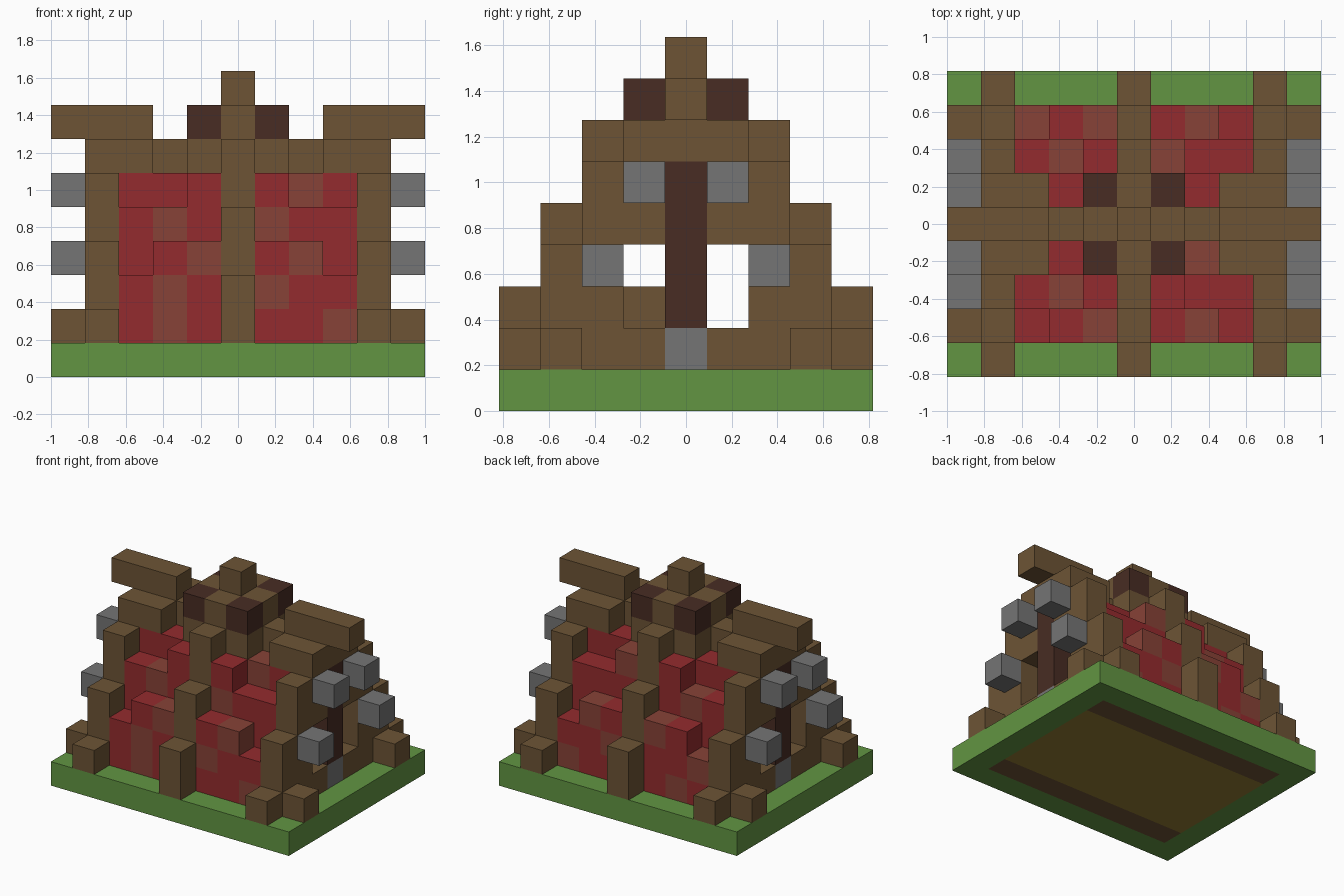
import bpy
import bmesh
from mathutils import Vector

cube = bpy.data.objects.get("Cube")
if cube:
    bpy.data.objects.remove(cube)

CELL = 2 / 11
SIDES = (-1, 1)


def make_material(name, rgb):
    linear = [((c / 255 + 0.055) / 1.055) ** 2.4 for c in rgb] + [1]
    mat = bpy.data.materials.new(name)
    mat.use_nodes = True
    mat.diffuse_color = linear
    mat.node_tree.nodes["Principled BSDF"].inputs["Base Color"].default_value = linear
    return mat


materials = {
    "grass": make_material("grass green", (98, 149, 66)),
    "wood": make_material("wood brown", (109, 84, 53)),
    "dark": make_material("dark wood", (72, 44, 35)),
    "red": make_material("roof red", (148, 43, 46)),
    "muted": make_material("muted roof red", (135, 66, 55)),
    "stone": make_material("stone grey", (117, 117, 117)),
    "plank": make_material("plank yellow", (148, 122, 50)),
}

# Every block is a grid cell holding its part name and colour
cells = {}


def fill(part, colour, xs, ys, zs):
    for x in xs:
        for y in ys:
            for z in zs:
                cells[x, y, z] = (part, colour)


def both(*values):
    return [s * v for v in values for s in SIDES]


# Ground slab: lawn border, sill strips and plank floor
fill("lawn", "grass", range(-5, 6), range(-4, 5), [0])
fill("floor_sill", "wood", range(-4, 5), both(3), [0])
fill("plank_floor", "plank", range(-4, 5), range(-2, 3), [0])

# End walls, each with two windows, a doorstep and a door
for x in both(4):
    fill("end_wall", "wood", [x], range(-3, 4), [1])
    fill("end_wall", "wood", [x], both(2), [2, 3])
    fill("end_wall", "wood", [x], both(1), [4, 5])
    fill("doorstep", "stone", [x], [0], [1])
    fill("door", "dark", [x], [0], range(2, 6))

# Stepped frames: outer pair, then the taller middle one
for y, levels in {4: [1], 3: [2, 3], 2: [4, 5], 1: [6], 0: [6]}.items():
    fill("outer_frame", "wood", both(4), both(y), levels)
for y, levels in {4: [1, 2], 3: [3, 4], 2: [5, 6], 1: [7], 0: [7, 8]}.items():
    fill("middle_frame", "wood", [0], both(y), levels)

# Roof slopes: cells that get the muted shade, as (x, level)
front_patches = {(-2, 1), (-2, 2), (-2, 4), (-1, 3), (1, 2), (1, 4),
                 (2, 3), (2, 5), (3, 1)}
back_patches = {(-2, 1), (-3, 2), (-2, 4), (-1, 3), (1, 2), (1, 5),
                (2, 3), (3, 1)}
slopes = {1: {3: [1, 2, 3], 2: [4, 5]},
          2: {3: [1, 2, 3], 2: [4], 1: [5]},
          3: {3: [1, 2], 2: [3, 4], 1: [5]}}
for side, patches in zip(SIDES, (front_patches, back_patches)):
    for column, steps in slopes.items():
        for x in both(column):
            for y, levels in steps.items():
                for z in levels:
                    shade = "muted" if (x, z) in patches else "red"
                    fill("roof_slope", shade, [x], [side * y], [z])

# Ridge with projecting beams
fill("ridge", "wood", both(3), range(-1, 2), [6])
fill("ridge", "wood", both(1, 2), [0], [6])
fill("ridge", "wood", both(1), both(1), [6])
fill("ridge_beam", "wood", both(3, 4, 5), [0], [7])

# Crown around the top post
fill("crown", "wood", both(1), [0], [7])
fill("crown_corner", "dark", both(1), both(1), [7])

# Loose blocks at the ends and one inside
fill("corner_stub", "wood", both(5), both(3), [1])
fill("wall_lantern", "stone", both(5), both(2), [3])
fill("wall_lantern", "stone", both(5), both(1), [5])
fill("inner_cupboard", "wood", [0], [-1], [1, 2])


def build(part):
    """Skin the cells of one part, leaving out faces that touch other cells."""
    bm = bmesh.new()
    names = []
    for pos, (owner, colour) in cells.items():
        if owner != part:
            continue
        if colour not in names:
            names.append(colour)
        centre = Vector(pos) + Vector((0, 0, 0.5))
        for axis in range(3):
            for s in SIDES:
                n = Vector((0, 0, 0))
                n[axis] = s
                if tuple(int(a + b) for a, b in zip(pos, n)) in cells:
                    continue
                u = Vector((0, 0, 0))
                u[(axis + 1) % 3] = 0.5
                v = n.cross(u)
                mid = centre + n / 2
                ring = [mid - u - v, mid + u - v, mid + u + v, mid - u + v]
                face = bm.faces.new([bm.verts.new(p * CELL) for p in ring])
                face.material_index = names.index(colour)
    bmesh.ops.remove_doubles(bm, verts=bm.verts, dist=0.001)
    bmesh.ops.dissolve_limit(bm, angle_limit=0.01, verts=bm.verts,
                             edges=bm.edges, delimit={"MATERIAL"})
    mesh = bpy.data.meshes.new(part)
    bm.to_mesh(mesh)
    bm.free()
    for name in names:
        mesh.materials.append(materials[name])
    bpy.context.collection.objects.link(bpy.data.objects.new(part, mesh))


for part in dict.fromkeys(owner for owner, _ in cells.values()):
    build(part)
